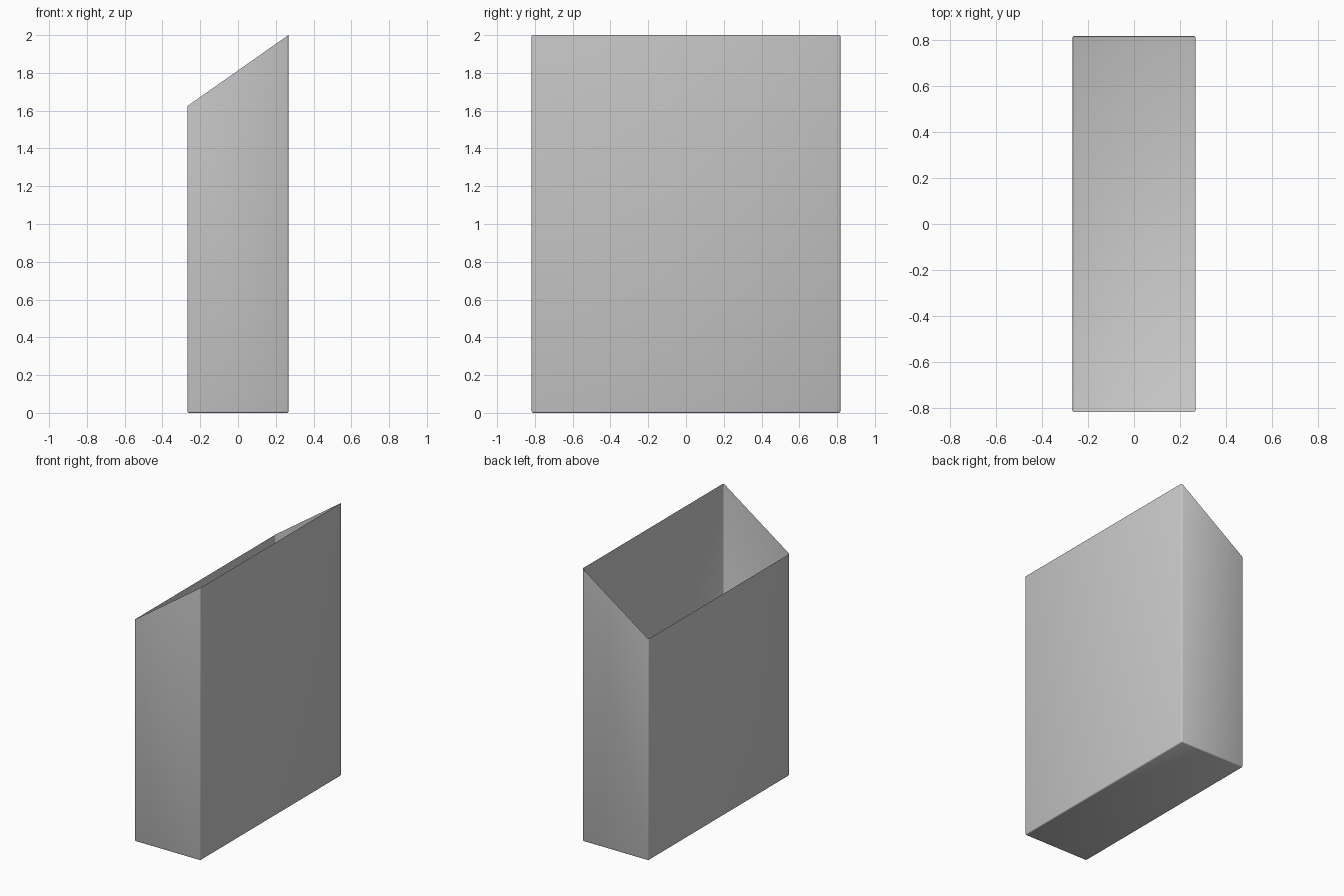
import bpy
import bmesh

if "Cube" in bpy.data.objects:
    bpy.data.objects.remove(bpy.data.objects["Cube"])

HALF_X, HALF_Y = 0.267, 0.817
LOW, HIGH = 1.625, 2.0

# Open sheet box with a sloping rim, low on the -x side
bm = bmesh.new()
bmesh.ops.create_cube(bm, size=2)
for v in bm.verts:
    top = v.co.z > 0
    height = HIGH if v.co.x > 0 else LOW
    v.co = (v.co.x * HALF_X, v.co.y * HALF_Y, height if top else 0)

# Remove the lid so the top is open
lid = max(bm.faces, key=lambda f: f.calc_center_median().z)
bmesh.ops.delete(bm, geom=[lid], context='FACES_ONLY')

# Slightly rounded corners and bottom edges
folds = [e for e in bm.edges if not e.is_boundary]
bmesh.ops.bevel(bm, geom=folds, offset=0.008, offset_type='OFFSET',
                segments=2, profile=0.5, affect='EDGES')
bmesh.ops.recalc_face_normals(bm, faces=bm.faces)
for f in bm.faces:
    f.smooth = True

mesh = bpy.data.meshes.new("open_bin")
bm.to_mesh(mesh)
bm.free()
open_bin = bpy.data.objects.new("open_bin", mesh)
bpy.context.collection.objects.link(open_bin)
